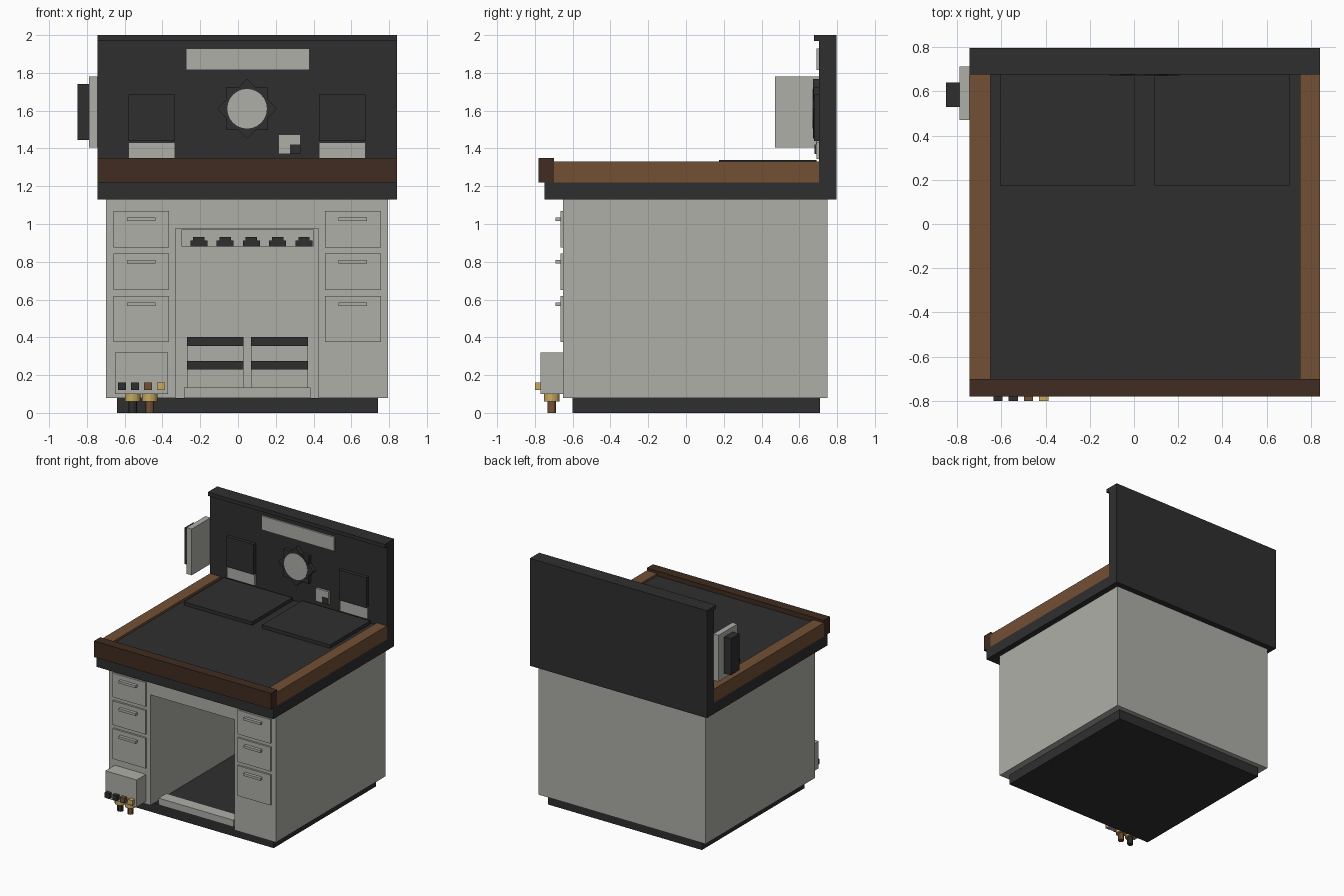
import bpy, math

if "Cube" in bpy.data.objects:
    bpy.data.objects.remove(bpy.data.objects["Cube"])


def material(name, rgb):
    m = bpy.data.materials.new(name)
    m.diffuse_color = (*rgb, 1)
    m.use_nodes = True
    m.node_tree.nodes["Principled BSDF"].inputs["Base Color"].default_value = m.diffuse_color
    return m


GREY = material("light grey metal", (0.42, 0.43, 0.39))
DARK = material("charcoal", (0.028, 0.028, 0.028))
WOOD = material("brown wood", (0.17, 0.08, 0.036))
DARK_WOOD = material("dark brown wood", (0.05, 0.025, 0.015))
BRASS = material("brass", (0.58, 0.41, 0.12))


def box(name, x, y, z, mat, turn=0):
    """Box from (min, max) ranges, optionally turned about the y axis."""
    mids = [(a + b) / 2 for a, b in (x, y, z)]
    bpy.ops.mesh.primitive_cube_add(size=1, location=mids, rotation=(0, turn, 0))
    o = bpy.context.object
    o.name = name
    o.scale = [b - a for a, b in (x, y, z)]
    bpy.ops.object.transform_apply(location=False, rotation=False, scale=True)
    o.data.materials.append(mat)
    return o


def cylinder(name, loc, radius, depth, mat, sides=16, rot=(0, 0, 0)):
    bpy.ops.mesh.primitive_cylinder_add(vertices=sides, radius=radius, depth=depth,
                                        location=loc, rotation=rot)
    o = bpy.context.object
    o.name = name
    o.data.materials.append(mat)
    bpy.ops.object.shade_smooth_by_angle()
    return o


MID = 0.048  # centre line of the desk

# Plinth and cabinet with a deep knee space
box("plinth", (-0.64, 0.74), (-0.6, 0.71), (0, 0.08), DARK)
cabinet = box("cabinet", (-0.70, 0.795), (-0.65, 0.75), (0.08, 1.13), GREY)
cutter = box("knee_cutter", (-0.33, 0.425), (-0.9, 0.70), (0.0, 0.975), GREY)
cut = cabinet.modifiers.new("knee space", "BOOLEAN")
cut.operation = "DIFFERENCE"
cut.solver = "EXACT"
cut.object = cutter
bpy.context.view_layer.objects.active = cabinet
bpy.ops.object.modifier_apply(modifier=cut.name)
bpy.data.objects.remove(cutter)

# Drawers and their pulls on both pedestals
for side, left in (("left", -0.66), ("right", 0.46)):
    for i, (low, high, pull) in enumerate(((0.875, 1.07, 1.025), (0.65, 0.845, 0.80),
                                           (0.375, 0.62, 0.575))):
        box(f"{side}_drawer_{i}", (left, left + 0.296), (-0.665, -0.648), (low, high), GREY)
        box(f"{side}_pull_{i}", (left + 0.073, left + 0.223), (-0.69, -0.664),
            (pull - 0.01, pull + 0.01), GREY)

# Foot rest, and slatted units at the back of the knee space
box("foot_rest", (-0.285, 0.385), (-0.61, -0.51), (0.08, 0.135), GREY)
for side, left in (("left", -0.27), ("right", 0.07)):
    box(f"{side}_vent_unit", (left, left + 0.3), (0.56, 0.70), (0.08, 0.4), GREY)
    for i, low in enumerate((0.23, 0.355)):
        box(f"{side}_vent_{i}", (left, left + 0.3), (0.552, 0.57), (low, low + 0.046), DARK)

# Power strip with plugs
box("power_strip", (-0.30, 0.40), (0.62, 0.70), (0.882, 0.972), GREY)
for i in range(5):
    x = -0.207 + i * 0.139
    box(f"plug_base_{i}", (x - 0.045, x + 0.045), (0.595, 0.62), (0.882, 0.912), DARK)
    box(f"plug_top_{i}", (x - 0.03, x + 0.03), (0.595, 0.62), (0.912, 0.93), DARK)

# Supply box with buttons and hose fittings
box("supply_box", (-0.65, -0.37), (-0.77, -0.648), (0.1, 0.32), GREY)
for i, mat in enumerate((DARK, DARK, WOOD, BRASS)):
    x = -0.615 + i * 0.069
    box(f"button_{i}", (x - 0.021, x + 0.021), (-0.8, -0.769), (0.12, 0.16), mat)
for i, (x, mat) in enumerate(((-0.558, DARK), (-0.467, WOOD))):
    cylinder(f"hose_fitting_{i}", (x, -0.71, 0.08), 0.041, 0.042, BRASS, 12)
    cylinder(f"hose_{i}", (x, -0.71, 0.032), 0.023, 0.064, mat, 12)

# Countertop, edge rails and surface panels
box("counter_slab", (-0.745, 0.842), (-0.75, 0.72), (1.13, 1.22), DARK)
box("work_surface", (-0.655, 0.755), (-0.705, 0.71), (1.21, 1.312), DARK)
box("left_rail", (-0.745, -0.65), (-0.70, 0.705), (1.22, 1.33), WOOD)
box("right_rail", (0.75, 0.842), (-0.70, 0.705), (1.22, 1.33), WOOD)
box("front_rail", (-0.745, 0.842), (-0.78, -0.70), (1.22, 1.35), DARK_WOOD)
for side, left, right in (("left", -0.607, 0.004), ("right", 0.093, 0.703)):
    box(f"{side}_surface_panel", (left, right), (0.175, 0.69), (1.305, 1.34), DARK)

# Backboard with top lip
box("backboard", (-0.745, 0.842), (0.705, 0.797), (1.13, 1.98), DARK)
box("backboard_lip", (-0.745, 0.842), (0.677, 0.797), (1.97, 2.0), DARK)
box("light_bar", (-0.275, 0.378), (0.692, 0.71), (1.815, 1.928), GREY)

# Wall screens with shelves underneath
for side, left in (("left", -0.58), ("right", 0.43)):
    box(f"{side}_screen", (left, left + 0.246), (0.677, 0.71), (1.44, 1.685), DARK)
    box(f"{side}_screen_label", (left, left + 0.246), (0.69, 0.71), (1.345, 1.432), GREY)

# Eight-pointed dial with a round face
for name, turn, front in (("dial_square", 0, 0.675), ("dial_diamond", math.pi / 4, 0.672)):
    box(name, (MID - 0.112, MID + 0.112), (front, 0.71), (1.498, 1.722), DARK, turn)
cylinder("dial_face", (MID, 0.68, 1.61), 0.105, 0.02, GREY, 24, (math.pi / 2, 0, 0))

# Small wall switch
box("switch_plate", (0.215, 0.33), (0.687, 0.71), (1.37, 1.475), GREY)
box("switch", (0.275, 0.33), (0.68, 0.69), (1.37, 1.42), DARK)

# Side-mounted box
box("side_box", (-0.79, -0.744), (0.47, 0.712), (1.405, 1.78), GREY)
box("side_box_cover", (-0.85, -0.789), (0.53, 0.64), (1.445, 1.74), DARK)
